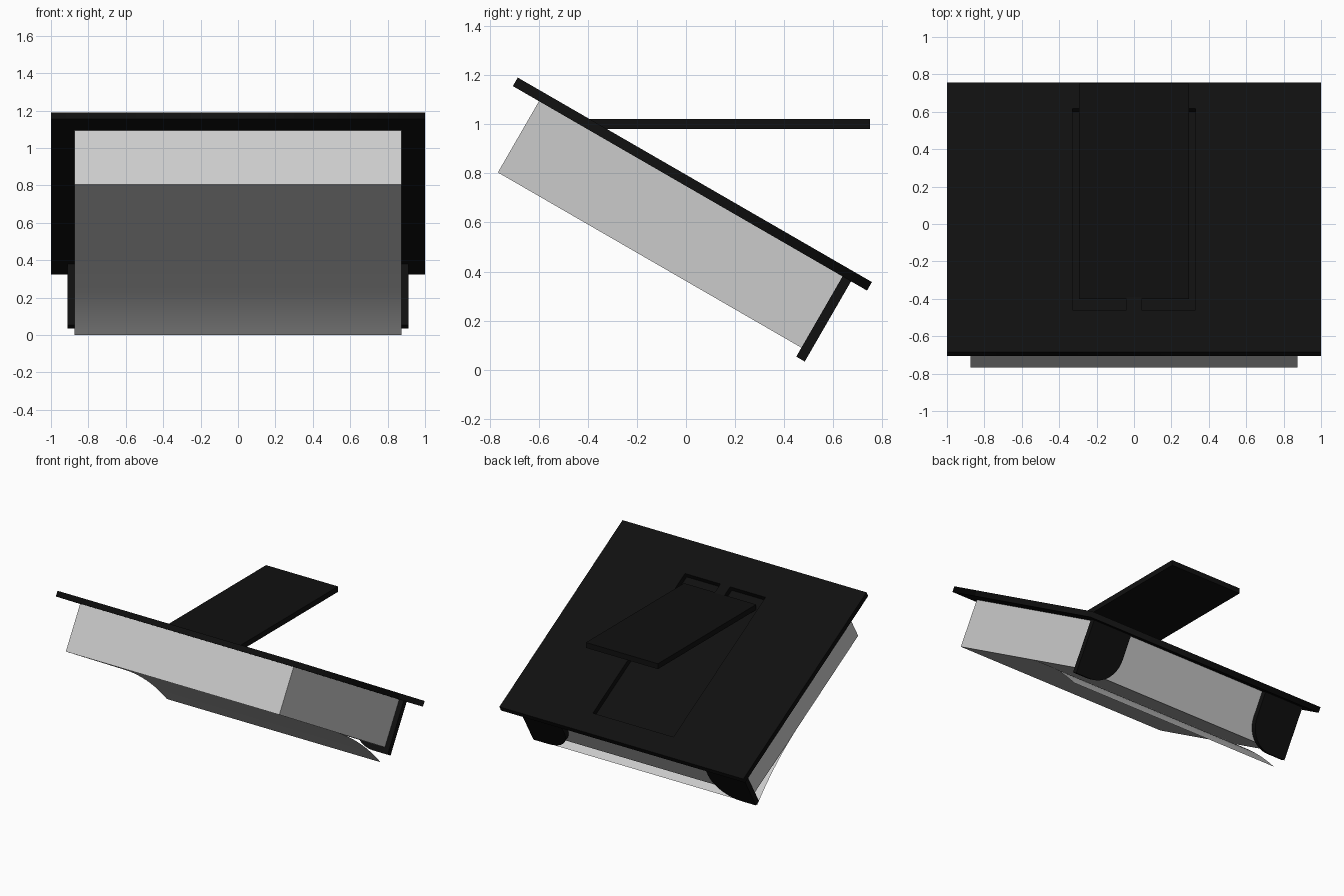
import bpy, bmesh, math
from mathutils import Matrix

if "Cube" in bpy.data.objects:
    bpy.data.objects.remove(bpy.data.objects["Cube"])

# Tilted frame: local x = width, y = down the slope, z = away from the plate
TILT = Matrix.Translation((0, -0.705, 1.155)) @ Matrix.Rotation(math.radians(-30), 4, 'X')

black = bpy.data.materials.new("black")
black.diffuse_color = (0.005, 0.005, 0.005, 1)
black.use_nodes = True
black.node_tree.nodes["Principled BSDF"].inputs["Base Color"].default_value = black.diffuse_color


def add(name, bm, matrix, mat=None):
    mesh = bpy.data.meshes.new(name)
    bm.to_mesh(mesh)
    bm.free()
    ob = bpy.data.objects.new(name, mesh)
    bpy.context.collection.objects.link(ob)
    ob.matrix_world = matrix
    if mat:
        mesh.materials.append(mat)
    return ob


def box(name, lo, hi, matrix, mat=None, open_top=False):
    bm = bmesh.new()
    bmesh.ops.create_cube(bm, size=1)
    for v in bm.verts:
        v.co = [l + (c + 0.5) * (h - l) for c, l, h in zip(v.co, lo, hi)]
    if open_top:
        bm.normal_update()
        top = [f for f in bm.faces if f.normal.z > 0.9]
        bmesh.ops.delete(bm, geom=top, context='FACES_ONLY')
    return add(name, bm, matrix, mat)


def outline(curve, pts):
    sp = curve.splines.new('POLY')
    sp.points.add(len(pts) - 1)
    for p, (x, y) in zip(sp.points, pts):
        p.co = (x, y, 0, 1)
    sp.use_cyclic_u = True


# Cover plate with a rectangular window and a small hinge tongue
curve = bpy.data.curves.new("cover_plate", 'CURVE')
curve.dimensions = '2D'
curve.fill_mode = 'BOTH'
curve.extrude = 0.02
outline(curve, [(-1, 0), (1, 0), (1, 1.665), (-1, 1.665)])
outline(curve, [(-0.33, 0.26), (-0.04, 0.26), (-0.04, 0.375), (0.04, 0.375),
                (0.04, 0.26), (0.33, 0.26), (0.33, 1.505), (-0.33, 1.505)])
curve.materials.append(black)
plate = bpy.data.objects.new("cover_plate", curve)
bpy.context.collection.objects.link(plate)
plate.matrix_world = TILT @ Matrix.Translation((0, 0, 0.02))
bpy.context.view_layer.objects.active = plate
plate.select_set(True)
bpy.ops.object.convert(target='MESH')
plate.select_set(False)

# Floor closing the window
box("window_floor", (-0.34, 0.25, -0.004), (0.34, 1.515, 0.002), TILT, black)

# Raised horizontal flap
box("flap", (-0.295, -0.4, 0.98), (0.295, 0.75, 1.02), Matrix(), black)

# Grey tray under the plate
box("tray", (-0.875, 0.123, -0.335), (0.875, 1.55, 0), TILT, open_top=True)

# Thin curved sheet peeling away from the tray floor
bm = bmesh.new()
length, drop, steps = 0.64, 0.104, 16
radius = (length ** 2 + drop ** 2) / (2 * drop)
end = math.asin(length / radius)
rows = []
for i in range(steps + 1):
    a = end * i / steps
    y = 0.91 + radius * math.sin(a)
    z = -0.335 - radius * (1 - math.cos(a))
    rows.append([bm.verts.new((x, y, z)) for x in (-0.875, 0.875)])
for r, s in zip(rows, rows[1:]):
    f = bm.faces.new((r[0], s[0], s[1], r[1]))
    f.smooth = True
add("curved_sheet", bm, TILT)

# Rear tabs with a rounded inner lower corner
for side, name in ((1, "right_tab"), (-1, "left_tab")):
    outer, inner, low, r = 0.912, 0.59, -0.377, 0.2
    pts = [(outer, 0), (outer, low)]
    for i in range(13):
        a = math.radians(270 - 90 * i / 12)
        pts.append((inner + r + r * math.cos(a), low + r + r * math.sin(a)))
    pts.append((inner, 0))
    bm = bmesh.new()
    face = bm.faces.new([bm.verts.new((side * x, 1.55, z)) for x, z in pts])
    ext = bmesh.ops.extrude_face_region(bm, geom=[face])
    new = [g for g in ext["geom"] if isinstance(g, bmesh.types.BMVert)]
    bmesh.ops.translate(bm, verts=new, vec=(0, 0.04, 0))
    bmesh.ops.recalc_face_normals(bm, faces=bm.faces)
    add(name, bm, TILT, black)
